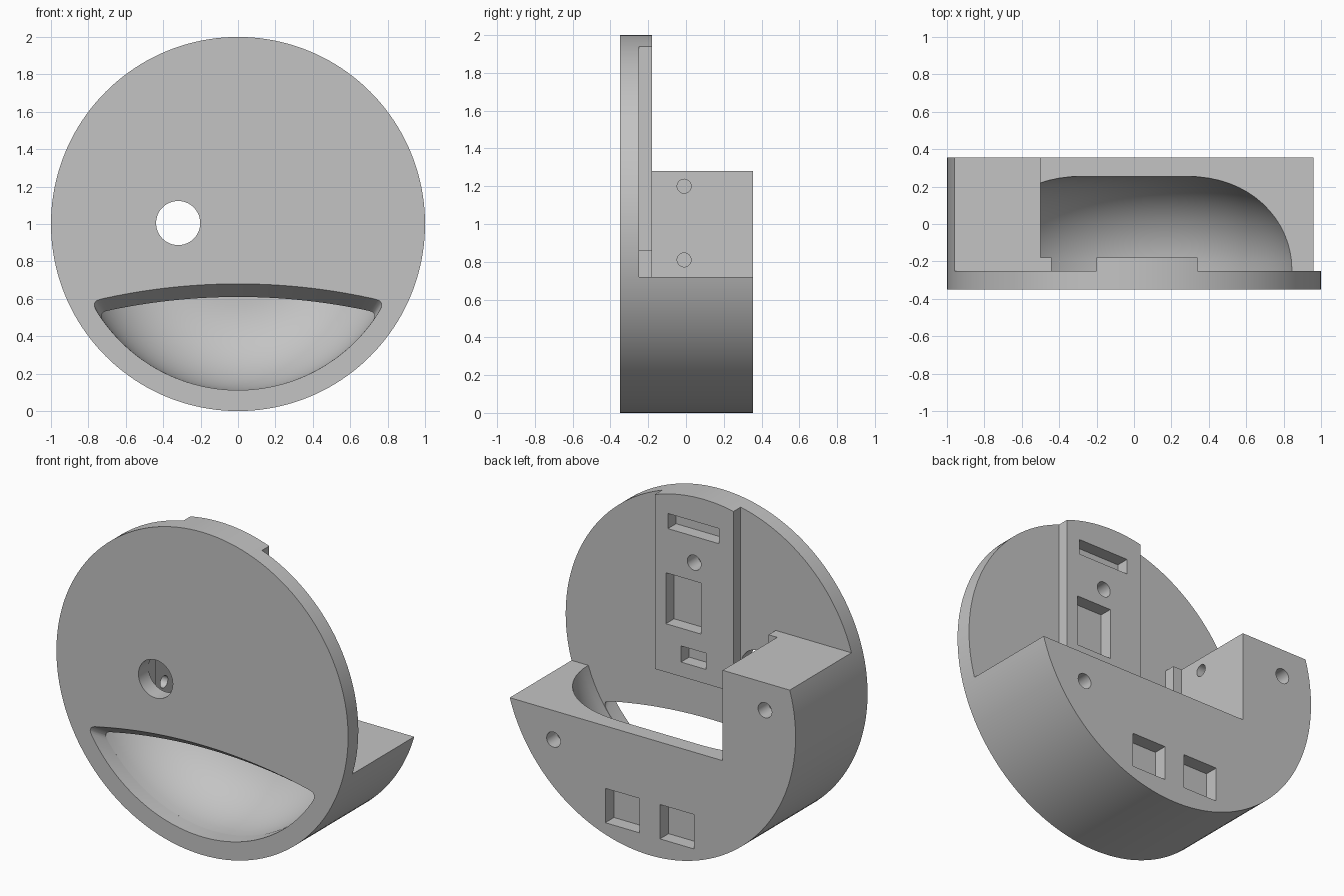
import bpy, bmesh
from math import sin, cos, pi, sqrt, asin
from mathutils import Matrix, Vector

cube = bpy.data.objects.get("Cube")
if cube:
    bpy.data.objects.remove(cube, do_unlink=True)

grey = bpy.data.materials.new("matte grey")
grey.use_nodes = True
colour = (0.55, 0.55, 0.55, 1)
grey.diffuse_color = colour
grey.node_tree.nodes["Principled BSDF"].inputs["Base Color"].default_value = colour

FRONT, PLATE, PAD, BACK = -0.35, -0.25, -0.18, 0.355   # depth layers
LEDGE, BLOCK_TOP = 0.72, 1.28
cutters = []


def make(name, bm):
    bmesh.ops.recalc_face_normals(bm, faces=bm.faces)
    mesh = bpy.data.meshes.new(name)
    bm.to_mesh(mesh)
    bm.free()
    ob = bpy.data.objects.new(name, mesh)
    bpy.context.collection.objects.link(ob)
    mesh.materials.append(grey)
    return ob


def cutter(name, bm):
    ob = make(name, bm)
    ob.hide_render = True
    cutters.append(ob)


def loft(a, b):
    """Closed solid between two matching outlines."""
    bm = bmesh.new()
    va, vb = [bm.verts.new(p) for p in a], [bm.verts.new(p) for p in b]
    bm.faces.new(va)
    bm.faces.new(vb)
    for i in range(len(va)):
        j = (i + 1) % len(va)
        bm.faces.new((va[i], va[j], vb[j], vb[i]))
    return bm


def plan_cut(name, outline, z0, z1):
    cutter(name, loft([(x, y, z0) for x, y in outline], [(x, y, z1) for x, y in outline]))


def box_cut(name, x0, x1, y0, y1, z0, z1):
    plan_cut(name, [(x0, y0), (x1, y0), (x1, y1), (x0, y1)], z0, z1)


def rod(radius, length, centre, axis, sides=32):
    bm = bmesh.new()
    turn = Vector((0, 0, 1)).rotation_difference(Vector(axis)).to_matrix().to_4x4()
    bmesh.ops.create_cone(bm, cap_ends=True, segments=sides, radius1=radius, radius2=radius,
                          depth=length, matrix=Matrix.Translation(centre) @ turn)
    return bm


# Round solid that everything is carved from
body = make("wall_light_housing", rod(1, BACK - FRONT, (0, (FRONT + BACK) / 2, 1), (0, 1, 0), 160))

# Space behind the plate, leaving the side block, its step and the mounting pad
around_pad = [(-0.2, PLATE), (-0.2, PAD), (0.34, PAD), (0.34, PLATE), (1.1, PLATE), (1.1, 0.5)]
plan_cut("lower_space", [(-0.5, 0.5), (-0.5, PAD), (-0.44, PAD), (-0.44, PLATE)] + around_pad,
         LEDGE, BLOCK_TOP)
plan_cut("upper_space", [(-1.1, 0.5), (-1.1, PLATE)] + around_pad, BLOCK_TOP, 2.1)
box_cut("pad_underside", -0.25, 0.4, PLATE, 0, LEDGE, 0.86)

# Bowl: a turned shape with a rounded rear rim, cut off at the ledge
bm = bmesh.new()
RIM, FILLET, STEPS, SEGS = 0.89, 0.5, 16, 128
rings = []
for i in range(STEPS + 1):
    t = pi / 2 * i / STEPS
    r, y = RIM - FILLET + FILLET * cos(t), PLATE + 0.005 + FILLET * sin(t)
    if i == 0:
        y = PLATE
    rings.append([bm.verts.new((r * cos(2 * pi * k / SEGS), y, 1 + r * sin(2 * pi * k / SEGS)))
                  for k in range(SEGS)])
for a, b in zip(rings, rings[1:]):
    for k in range(SEGS):
        n = (k + 1) % SEGS
        bm.faces.new((a[k], a[n], b[n], b[k]))
bm.faces.new(rings[0])
bm.faces.new(rings[-1])
cut = bmesh.ops.bisect_plane(bm, geom=bm.verts[:] + bm.edges[:] + bm.faces[:],
                             plane_co=(0, 0, LEDGE), plane_no=(0, 0, 1), clear_outer=True)
bmesh.ops.holes_fill(bm, edges=[e for e in bm.edges if e.is_boundary])
cutter("bowl", bm)


def opening(y):
    """Crescent outline whose upper edge slopes down towards the rear."""
    r, big = 0.888, 3.34
    drop = 0.7 * (y - FRONT)
    top = lambda x: 0.68 - drop - (big - sqrt(big * big - x * x))
    corner_x = 0.75
    for _ in range(20):
        corner_x = sqrt(r * r - (1 - top(corner_x)) ** 2)
    corner = Vector((corner_x, top(corner_x)))
    half = asin(corner_x / r) - 0.06
    arc = [Vector((r * sin(half * i / 40), 1 - r * cos(half * i / 40))) for i in range(-40, 41)]
    edge_x = corner_x - 0.05
    upper = [Vector((edge_x * i / 20, top(edge_x * i / 20))) for i in range(20, -21, -1)]

    def bend(p, c, q):
        return [p * (1 - t) ** 2 + c * 2 * t * (1 - t) + q * t * t for t in (k / 6 for k in range(1, 6))]
    mirrored = Vector((-corner.x, corner.y))
    pts = arc + bend(arc[-1], corner, upper[0]) + upper + bend(upper[-1], mirrored, arc[0])
    return [(p.x, y, p.y) for p in pts]


cutter("front_opening", loft(opening(FRONT - 0.01), opening(PLATE + 0.01)))

# Sensor hole through the plate
cutter("sensor_hole", rod(0.118, 0.2, (-0.32, -0.3, 1.005), (0, 1, 0), 48))

# Screw holes in the side block, rear face and pad
for z in (0.81, 1.2):
    cutter("side_screw_hole", rod(0.037, 0.3, (-0.5, -0.01, z), (1, 0, 0)))
for x, y, z in ((-0.79, BACK, 1.11), (0.66, BACK, 0.54), (0.07, PAD, 1.59)):
    cutter("rear_screw_hole", rod(0.047, 0.2, (x, y, z), (0, 1, 0)))

# Rectangular pockets in the rear face and pad
for x0, x1 in ((0.07, 0.305), (-0.305, -0.07)):
    box_cut("rear_pocket", x0, x1, BACK - 0.085, BACK + 0.1, 0.12, 0.333)
for x0, x1, z0, z1 in ((-0.1, 0.25, 1.753, 1.847), (0.023, 0.264, 1.16, 1.476), (-0.01, 0.16, 0.95, 1.05)):
    box_cut("pad_pocket", x0, x1, PAD - 0.08, PAD + 0.1, z0, z1)

# Carve, then drop the cutters
for c in cutters:
    mod = body.modifiers.new(c.name, 'BOOLEAN')
    mod.operation, mod.solver, mod.object = 'DIFFERENCE', 'EXACT', c
bpy.context.view_layer.update()
carved = bpy.data.meshes.new_from_object(body.evaluated_get(bpy.context.evaluated_depsgraph_get()))
body.modifiers.clear()
body.data = carved
for c in cutters:
    bpy.data.objects.remove(c, do_unlink=True)

bpy.ops.object.select_all(action='DESELECT')
body.select_set(True)
bpy.context.view_layer.objects.active = body
bpy.ops.object.shade_smooth_by_angle(angle=pi / 6)
